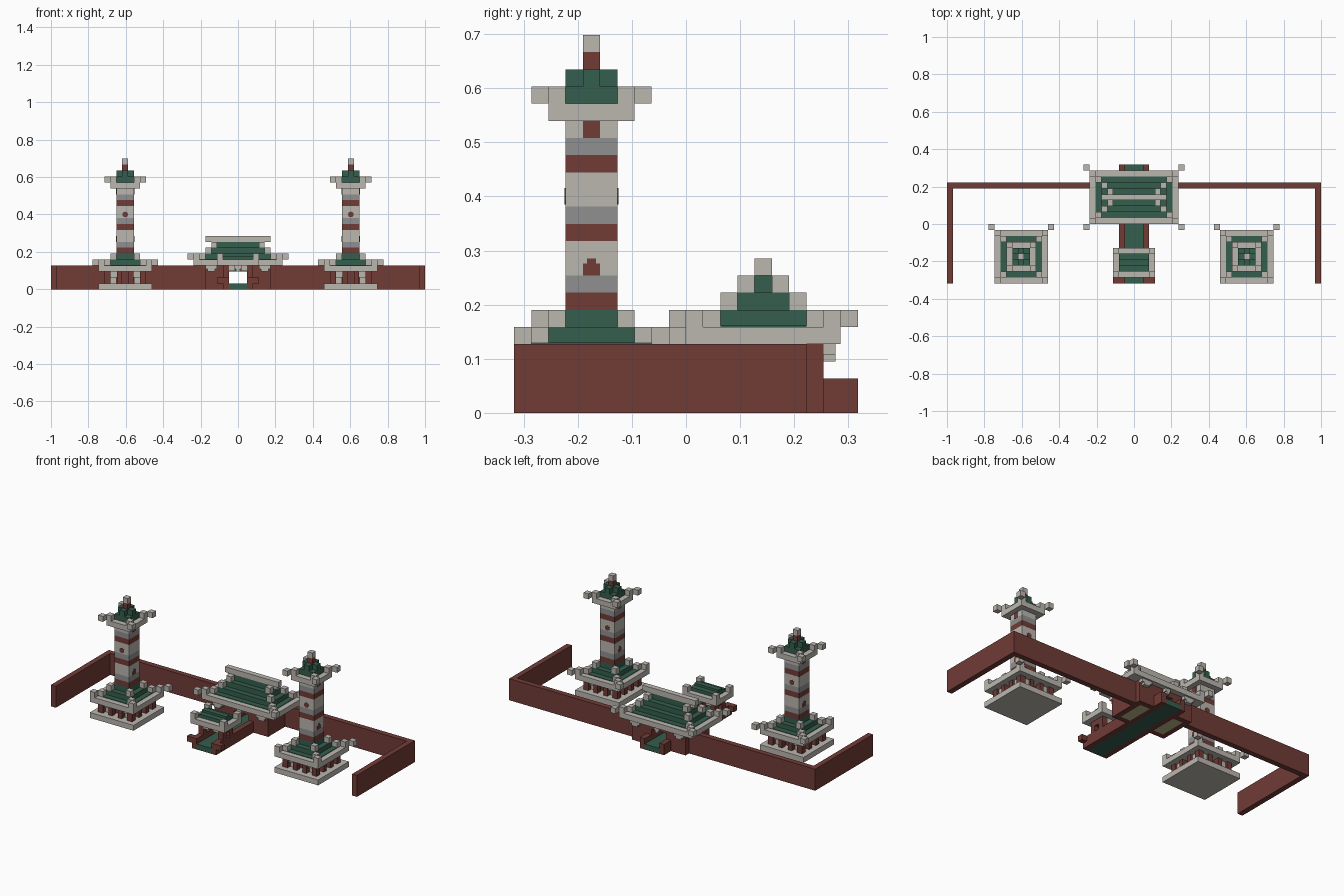
import bpy, bmesh, math
from mathutils import Matrix, Vector

if "Cube" in bpy.data.objects:
    bpy.data.objects.remove(bpy.data.objects["Cube"])

U = 2 / 63  # one block


def material(name, rgb):
    m = bpy.data.materials.new(name)
    m.use_nodes = True
    m.diffuse_color = (*rgb, 1)
    m.node_tree.nodes["Principled BSDF"].inputs["Base Color"].default_value = (*rgb, 1)
    return m


MATS = [material("brick red", (0.165, 0.045, 0.037)),
        material("pale stone", (0.5, 0.475, 0.435)),
        material("grey stone", (0.28, 0.28, 0.28)),
        material("roof green", (0.036, 0.112, 0.077)),
        material("floor yellow", (0.5, 0.48, 0.25))]
RED, STONE, GREY, GREEN, YELLOW = range(5)


class Part:
    """Collects blocks, measured in block units, into one object."""

    def __init__(self, name, x=0, y=0):
        self.name, self.origin, self.bm = name, Vector((x, y, 0)), bmesh.new()

    def paint(self, verts, colour):
        for f in {f for v in verts for f in v.link_faces}:
            f.material_index = colour

    def box(self, colour, x0, x1, y0, y1, z0, z1):
        mid = Vector((x0 + x1, y0 + y1, z0 + z1)) / 2 + self.origin
        m = Matrix.Translation(mid * U) @ Matrix.Diagonal(
            ((x1 - x0) * U, (y1 - y0) * U, (z1 - z0) * U, 1))
        self.paint(bmesh.ops.create_cube(self.bm, size=1, matrix=m)["verts"], colour)

    def slab(self, colour, hx, hy, z0, z1):
        self.box(colour, -hx, hx, -hy, hy, z0, z1)

    def corners(self, colour, cx, cy, z0, z1, r=0.5, front=True):
        for sx in (-1, 1):
            for sy in (-1, 1):
                if sy > 0 or front:
                    self.box(colour, sx * cx - r, sx * cx + r,
                             sy * cy - r, sy * cy + r, z0, z1)

    def disc(self, colour, y, z, radius, depth):
        m = Matrix.Translation((self.origin + Vector((0, y, z))) * U) \
            @ Matrix.Rotation(math.pi / 2, 4, "X")
        v = bmesh.ops.create_cone(self.bm, cap_ends=True, segments=12, radius1=radius * U,
                                  radius2=radius * U, depth=depth * U, matrix=m)["verts"]
        self.paint(v, colour)

    def done(self):
        me = bpy.data.meshes.new(self.name)
        self.bm.to_mesh(me)
        self.bm.free()
        for m in MATS:
            me.materials.append(m)
        bpy.context.collection.objects.link(bpy.data.objects.new(self.name, me))


def stepped_roof(p, hx, hy, z, tiers, front_tips=True):
    """Pale eave slab, green tiers and pale hips ending in upturned tips."""
    p.slab(STONE, hx, hy, z, z + 1)
    p.slab(GREEN, hx - 1, hy - 1, z + 1, z + 1.1)
    for i in range(tiers):
        p.slab(GREEN, hx - 2 - i, hy - 2 - i, z + 1 + i, z + 2 + i)
        p.corners(STONE, hx - 1.5 - i, hy - 1.5 - i, z + 1 + i, z + 2 + i)
    p.corners(STONE, hx - 0.5, hy - 0.5, z + 1, z + 2)
    p.corners(STONE, hx + 0.5, hy + 0.5, z + 1, z + 2, front=front_tips)


# Enclosing wall
p = Part("enclosing_wall")
for s in (-1, 1):
    a, b = sorted((s * 30.5, s * 31.5))
    p.box(RED, a, b, -10, 7, 0, 4)
    a, b = sorted((s * 5.5, s * 30.5))
    p.box(RED, a, b, 6, 7, 0, 4)
p.done()

# Paved path with curbs
p = Part("path")
p.box(GREEN, -1.5, 1.5, -10, 10, 0, 1)
for s in (-1, 1):
    a, b = sorted((s * 1.5, s * 2.5))
    p.box(RED, a, b, -10, 10, 0, 2)
    a, b = sorted((s * 2.5, s * 3.5))
    p.box(RED, a, b, -10, -9, 1, 2)
p.done()

# Main gate: walls with side rooms and passage
p = Part("main_gate_walls", 0, 4.5)
for s in (-1, 1):
    a, b = sorted((s * 1.5, s * 2.5))
    p.box(RED, a, b, -3.5, 3.5, 2, 4)
    a, b = sorted((s * 4.5, s * 5.5))
    p.box(RED, a, b, -3.5, 3.5, 0, 4)
    a, b = sorted((s * 2.5, s * 4.5))
    p.box(YELLOW, a, b, -2.5, 2.5, 0, 1)
    for y in (-3.5, 2.5):
        p.box(RED, a, b, y, y + 1, 0, 4)
p.box(RED, -1.5, 1.5, -3.5, 3.5, 3, 4)
p.done()

p = Part("main_gate_brackets", 0, 4.5)
for x in (-4.5, 0, 4.5):
    for s in (-1, 1):
        a, b = sorted((s * 3.5, s * 4.2))
        w = 1 if x else 0.5
        p.box(STONE, x - w, x + w, a, b, 3.4, 4)
        p.box(STONE, x - w * 0.6, x + w * 0.6, a, b, 3, 3.4)
p.done()

p = Part("main_gate_roof", 0, 4.5)
stepped_roof(p, 7.5, 4.5, 4, 3)
p.slab(STONE, 5.5, 0.5, 8, 9)
p.done()

# Small front gate
p = Part("front_gate_posts", 0, -6.5)
p.corners(RED, 2, 1, 2, 4)
for s in (-1, 1):
    p.box(RED, s * 2 - 0.5, s * 2 + 0.5, -0.5, 0.5, 3, 4)
    for y in (-1, 1):
        p.box(STONE, s - 0.5, s + 0.5, y - 0.5, y + 0.5, 3.1, 4)
p.done()

p = Part("front_gate_roof", 0, -6.5)
p.slab(STONE, 3.5, 2.5, 4, 5)
p.slab(GREEN, 2.5, 1.5, 5, 5.6)
p.slab(GREEN, 2.5, 0.5, 5.6, 6)
p.corners(STONE, 3, 2, 5, 6)
p.done()

# Twin towers
BANDS = [(RED, 1), (GREY, 1), (STONE, 2)] * 2 + [(RED, 1), (GREY, 1), (STONE, 1)]
for side, cx in (("right", -19), ("left", 19)):
    p = Part(side + "_tower_base", cx, -5.5)
    p.slab(STONE, 4.5, 4.5, 0, 1)
    p.slab(RED, 2.1, 2.1, 1, 3)
    p.corners(RED, 3, 3, 1, 3)
    p.corners(STONE, 2.1, 2.1, 1, 2, 0.6)
    p.corners(STONE, 2.1, 2.1, 2, 3, 1)
    for k in (-1, 1):
        for s in (-3, 3):
            p.box(RED, k - 0.4, k + 0.4, s - 0.5, s + 0.5, 1, 3)
            p.box(RED, s - 0.5, s + 0.5, k - 0.4, k + 0.4, 1, 3)
    p.done()

    p = Part(side + "_tower_lower_roof", cx, -5.5)
    stepped_roof(p, 4.5, 4.5, 3, 2, front_tips=False)
    p.done()

    p = Part(side + "_tower_shaft", cx, -5.5)
    z = 6
    for colour, h in BANDS:
        p.slab(colour, 1.5, 1.5, z, z + h)
        z += h
    p.done()

    p = Part(side + "_tower_windows", cx, -5.5)
    p.slab(RED, 1.55, 0.5, 8, 8.7)
    p.slab(RED, 1.55, 0.27, 8.7, 9)
    p.slab(RED, 1.55, 0.5, 16, 17)
    for s in (-1, 1):
        p.disc(RED, s * 1.5, 12.6, 0.48, 0.12)
    p.done()

    p = Part(side + "_tower_upper_roof", cx, -5.5)
    stepped_roof(p, 2.5, 2.5, 17, 0)
    p.slab(GREEN, 1.5, 1.5, 18, 19)
    p.slab(GREEN, 1.5, 0.5, 19, 20)
    p.slab(GREEN, 0.5, 1.5, 19, 20)
    p.done()

    p = Part(side + "_tower_finial", cx, -5.5)
    p.slab(RED, 0.5, 0.5, 20, 21)
    p.slab(STONE, 0.5, 0.5, 21, 22)
    p.done()
